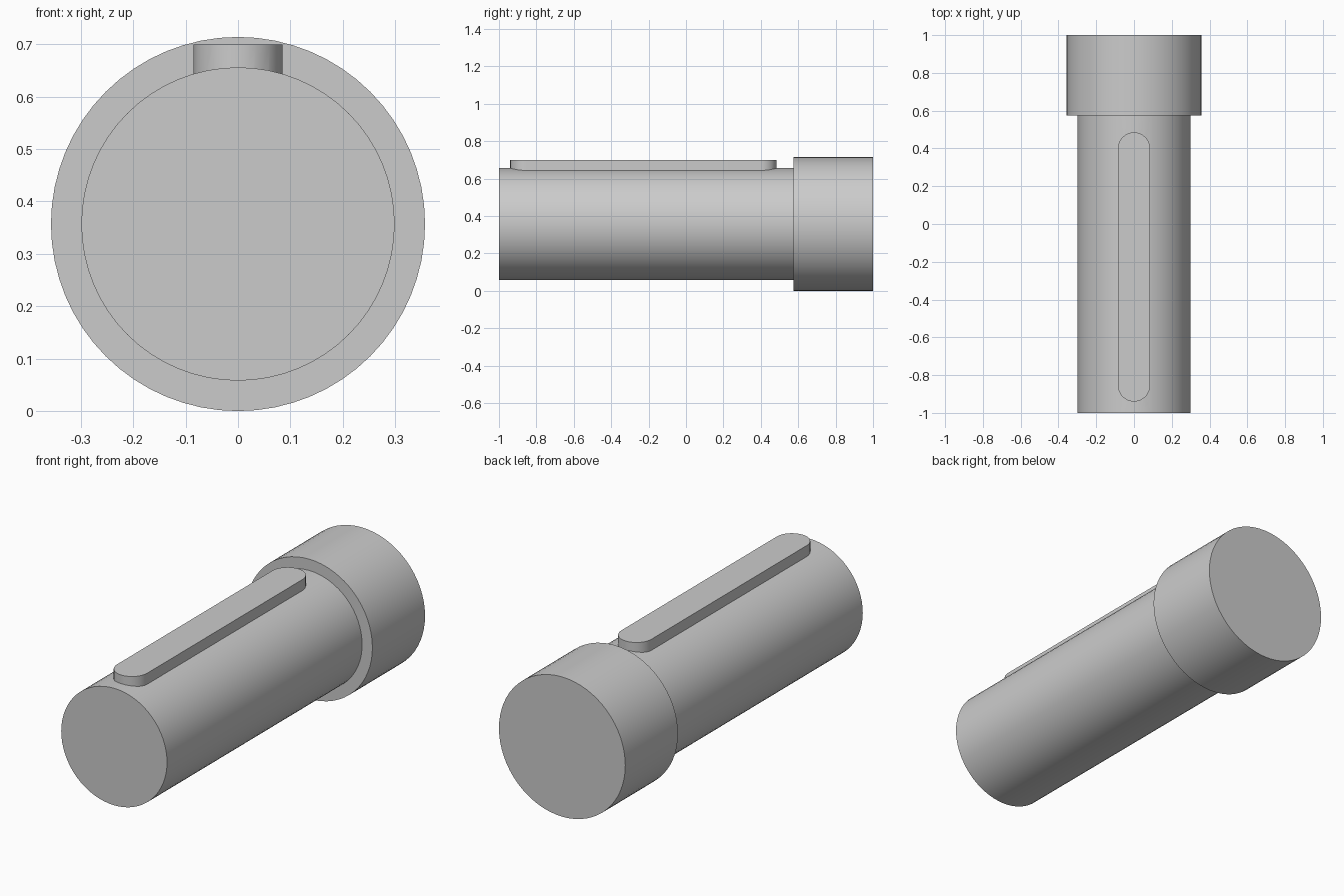
import bpy, bmesh, math

if "Cube" in bpy.data.objects:
    bpy.data.objects.remove(bpy.data.objects["Cube"])

AXIS_Z = 0.357
SEGMENTS = 64


def make_object(name, bm):
    bmesh.ops.recalc_face_normals(bm, faces=bm.faces)
    mesh = bpy.data.meshes.new(name)
    bm.to_mesh(mesh)
    bm.free()
    obj = bpy.data.objects.new(name, mesh)
    bpy.context.collection.objects.link(obj)
    return obj


# Stepped shaft: rings along y joined into one closed body
bm = bmesh.new()
rings = []
for y, r in [(-1, 0.299), (0.575, 0.299), (0.575, 0.357), (1, 0.357)]:
    angles = [2 * math.pi * i / SEGMENTS for i in range(SEGMENTS)]
    rings.append([bm.verts.new((r * math.sin(a), y, AXIS_Z + r * math.cos(a))) for a in angles])
for a, b in zip(rings, rings[1:]):
    for i in range(SEGMENTS):
        j = (i + 1) % SEGMENTS
        bm.faces.new((a[i], a[j], b[j], b[i]))
bm.faces.new(rings[0])
bm.faces.new(rings[-1])
shaft = make_object("keyed_shaft", bm)

# Round-ended key: stadium outline extruded upwards
bm = bmesh.new()
r, steps = 0.085, 16
outline = []
for centre_y, start in [(0.485 - r, 0), (-0.94 + r, math.pi)]:
    for i in range(steps + 1):
        a = start + math.pi * i / steps
        outline.append(bm.verts.new((r * math.cos(a), centre_y + r * math.sin(a), 0.55)))
base = bm.faces.new(outline)
top = bmesh.ops.extrude_face_region(bm, geom=[base], use_keep_orig=True)
bmesh.ops.translate(bm, vec=(0, 0, 0.15),
                    verts=[v for v in top["geom"] if isinstance(v, bmesh.types.BMVert)])
key = make_object("key", bm)
key.hide_render = True

# Fuse the key to the shaft
fuse = shaft.modifiers.new("fuse_key", 'BOOLEAN')
fuse.operation = 'UNION'
fuse.solver = 'EXACT'
fuse.object = key
bpy.context.view_layer.objects.active = shaft
shaft.select_set(True)
bpy.ops.object.modifier_apply(modifier=fuse.name)
bpy.data.objects.remove(key)
bpy.ops.object.shade_smooth_by_angle(angle=math.radians(30))
